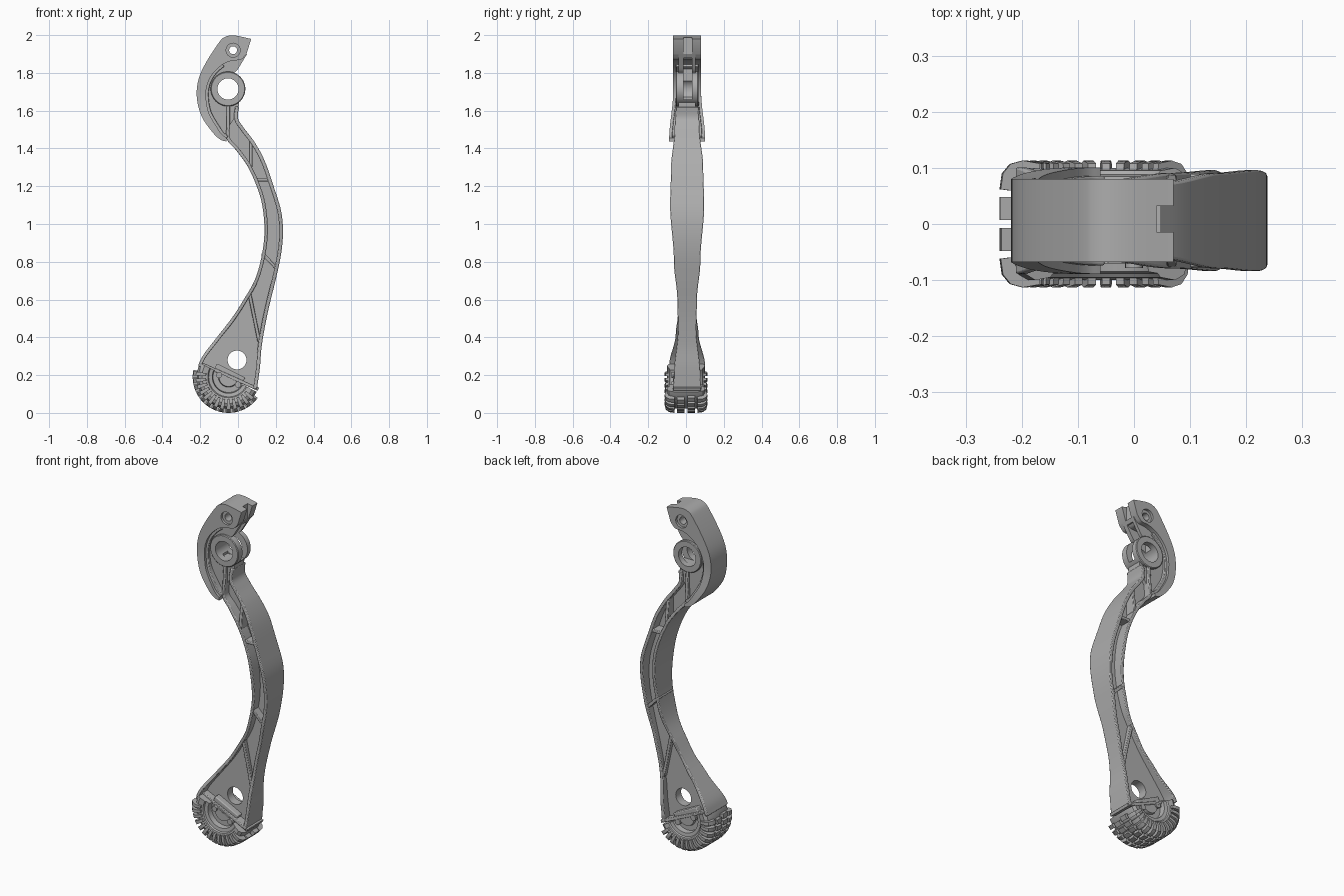
import bpy, bmesh, math
from mathutils import Vector

if "Cube" in bpy.data.objects:
    bpy.data.objects.remove(bpy.data.objects["Cube"], do_unlink=True)

grey = bpy.data.materials.new("plain_grey")
grey.use_nodes = True
COLOUR = (0.42, 0.42, 0.42, 1)
grey.diffuse_color = COLOUR
grey.node_tree.nodes["Principled BSDF"].inputs["Base Color"].default_value = COLOUR
YC = 0.006  # the arm sits slightly off the middle


def finish(name, bm, bevel=0):
    bmesh.ops.recalc_face_normals(bm, faces=bm.faces)
    me = bpy.data.meshes.new(name)
    bm.to_mesh(me)
    bm.free()
    ob = bpy.data.objects.new(name, me)
    bpy.context.collection.objects.link(ob)
    me.materials.append(grey)
    if bevel:
        mod = ob.modifiers.new("soft_edges", "BEVEL")
        mod.width, mod.segments, mod.limit_method = bevel, 2, "ANGLE"
        mod.angle_limit = math.radians(50)
    return ob


def smooth(pts, k=6):
    """Catmull-Rom curve through the points."""
    p = [Vector(q) for q in pts]
    p = [2 * p[0] - p[1]] + p + [2 * p[-1] - p[-2]]
    out = []
    for a, b, c, d in zip(p, p[1:], p[2:], p[3:]):
        for i in range(k):
            t = i / k
            out.append(0.5 * (2 * b + (c - a) * t + (2 * a - 5 * b + 4 * c - d) * t * t
                              + (3 * b - a - 3 * c + d) * t ** 3))
    return out + [p[-2]]


def offset(curve, d):
    out = []
    for i, q in enumerate(curve):
        t = (curve[min(i + 1, len(curve) - 1)] - curve[max(i - 1, 0)]).normalized()
        out.append(q + Vector((-t.y, t.x)) * d)
    return out


def width(table):
    def f(z):
        if z <= table[0][0]:
            return table[0][1]
        for (z0, h0), (z1, h1) in zip(table, table[1:]):
            if z <= z1:
                t = (z - z0) / (z1 - z0)
                return h0 + (h1 - h0) * t * t * (3 - 2 * t)
        return table[-1][1]
    return f


def skin(rows, closed=False):
    """Join equal loops of points into a solid."""
    bm = bmesh.new()
    loops = [[bm.verts.new(p) for p in row] for row in rows]
    n = len(loops[0])
    for a, b in zip(loops, loops[1:] + ([loops[0]] if closed else [])):
        for i in range(n):
            bm.faces.new((a[i], a[(i + 1) % n], b[(i + 1) % n], b[i]))
    if not closed:
        bm.faces.new(loops[0])
        bm.faces.new(loops[-1])
    return bm


def strip(name, a, b, half, bevel=0):
    """Solid between two curves in the side plane, half(z) thick each way."""
    rows = []
    for p, q in zip(a, b):
        hp, hq = half(p.y), half(q.y)
        rows.append([(p.x, YC - hp, p.y), (q.x, YC - hq, q.y),
                     (q.x, YC + hq, q.y), (p.x, YC + hp, p.y)])
    return finish(name, skin(rows), bevel)


def spin(name, centre, profile, a0, a1, steps, yc=0.0, bevel=0):
    """Turn an (r, y) profile about the cross axis."""
    full = a1 - a0 >= 360
    rows = []
    for i in range(steps + (0 if full else 1)):
        a = math.radians(a0 + (a1 - a0) * i / steps)
        rows.append([(centre[0] + r * math.cos(a), y + yc, centre[1] + r * math.sin(a))
                     for r, y in profile])
    return finish(name, skin(rows, full), bevel)


def cut(ob, cutters):
    for c in cutters:
        mod = ob.modifiers.new("cut", "BOOLEAN")
        mod.operation, mod.object, mod.solver = "DIFFERENCE", c, "EXACT"
        bpy.context.view_layer.objects.active = ob
        bpy.ops.object.modifier_apply(modifier=mod.name)


def drill(centre, r, y, depth):
    bpy.ops.mesh.primitive_cylinder_add(vertices=40, radius=r, depth=depth,
                                        location=(centre[0], y, centre[1]),
                                        rotation=(math.pi / 2, 0, 0))
    return bpy.context.object


def slot(x0, x1, z0, z1, half=0.023):
    bpy.ops.mesh.primitive_cube_add(size=1, location=((x0 + x1) / 2, YC + 0.003, (z0 + z1) / 2))
    bpy.context.object.scale = (x1 - x0, 2 * half, z1 - z0)
    bpy.context.view_layer.update()
    return bpy.context.object


# Arm edges
left = smooth([(-.06, 1.63), (-.06, 1.53), (-.06, 1.45), (-.01, 1.39), (.048, 1.31),
               (.095, 1.21), (.127, 1.105), (.14, .97), (.127, .84), (.09, .707),
               (.03, .6), (-.03, .506), (-.12, .39), (-.185, .305), (-.212, .25)])
right = smooth([(.005, 1.62), (0, 1.56), (.03, 1.51), (.09, 1.43), (.143, 1.33),
                (.19, 1.195), (.228, 1.07), (.238, .957), (.228, .84), (.2, .707),
                (.17, .585), (.147, .48), (.125, .35), (.116, .24), (.1, .125)])
upper = [(.6, .052), (.8, .07), (1.1, .09), (1.3, .085), (1.5, .066), (1.65, .058)]
right_width = width([(.1, .078), (.2, .07), (.45, .048)] + upper)
left_width = width([(.25, .095), (.42, .06), (.52, .049)] + upper)
strip("arm_right_flange", right, offset(right, -.02), right_width, .004)
strip("arm_left_flange", left, offset(left, .018), left_width, .004)
arm_web = strip("arm_web", offset(left, .004), offset(right, -.004), lambda z: .025)
foot_hole = drill((-.005, .28), .05, 0, .5)
cut(arm_web, [foot_hole])

# Cross ribs
ribs = {"upper_rib": ((.067, 1.44), (.067, 1.3)), "level_rib": ((.09, 1.235), (.175, 1.235)),
        "middle_rib": ((.128, .845), (.2, .77)), "lower_rib": ((.06, .635), (.112, .38)),
        "foot_rib": ((-.2, .262), (.108, .125))}
for name, ends in ribs.items():
    line = [Vector(ends[0]).lerp(Vector(ends[1]), i / 6) for i in range(7)]
    strip(name, offset(line, .009), offset(line, -.009), lambda z: right_width(z) - .003, .003)

# Head with curved guard
HUB, PIN = (-.053, 1.715), (-.026, 1.92)
guard_outer = smooth([(.07, 1.98), (-.02, 1.998), (-.07, 1.99), (-.105, 1.955), (-.175, 1.845),
                      (-.212, 1.755), (-.217, 1.66), (-.19, 1.565), (-.13, 1.48),
                      (-.09, 1.445), (-.06, 1.437)])
guard_inner = smooth([(.045, 1.9), (.015, 1.87), (-.03, 1.865), (-.08, 1.845), (-.13, 1.8),
                      (-.16, 1.745), (-.17, 1.68), (-.155, 1.59), (-.11, 1.51),
                      (-.085, 1.475), (-.06, 1.455)])
guard_width = width([(1.45, .095), (1.7, .074)])
guard = strip("head_guard", guard_outer, guard_inner, guard_width)
strip("guard_bead", offset(guard_inner, -.004)[18:], offset(guard_inner, .014)[18:],
      lambda z: guard_width(z) - .015, .003)
head_web = strip("head_web",
                 smooth([(.048, 1.9), (0, 1.82), (-.02, 1.79), (0, 1.715), (0, 1.6), (-.058, 1.5)]),
                 smooth([(-.03, 1.88), (-.1, 1.85), (-.16, 1.78), (-.185, 1.68),
                         (-.15, 1.55), (-.07, 1.45)]), lambda z: .045)
hub = spin("pivot_hub", HUB, [(.056, -.06), (.088, -.06), (.092, -.056), (.092, .056),
                              (.088, .06), (.056, .06)], 0, 360, 48, YC)
bore = drill(HUB, .057, 0, .5)
pin_hole = drill(PIN, .021, 0, .5)
sinks = [drill(PIN, .037, YC + s * .075, .03) for s in (-1, 1)]
slots = [slot(.04, .2, 1.84, 2.1), slot(-.09, .2, 1.66, 1.88)]
cut(guard, [pin_hole] + sinks + slots[:1])
cut(head_web, [bore, slots[1]])
cut(hub, slots[1:])
for helper in [foot_hole, bore, pin_hole] + sinks + slots:
    bpy.data.objects.remove(helper, do_unlink=True)

# Half-round treaded foot pad
PAD = (-.05, .19)


def mirrored(side):
    return side + [(r, -y) for r, y in reversed(side)]


spin("pad_core", PAD, mirrored([(.004, .07), (.05, .07), (.054, .055), (.082, .055), (.086, .085),
                                (.105, .088), (.11, .095), (.14, .1), (.158, .09), (.168, .06)]),
     154, 332, 40)
shoulder = [(.118, .09), (.12, .108), (.15, .113), (.172, .107), (.186, .09), (.19, .062), (.16, .058)]
block = [(.16, .007), (.19, .007), (.19, .048), (.16, .048)]
for i in range(13):
    a = 174 + 12 * i
    for s, side in ((1, "left"), (-1, "right")):
        spin(f"shoulder_lug_{side}", PAD, [(r, s * y) for r, y in shoulder], a - 3.5, a + 3.5, 2)
        spin(f"tread_block_{side}", PAD, [(r, s * y) for r, y in block],
             a - 3.5 + 2 * s, a + 4.5 + 2 * s, 2)

# Clamp block and bolts that hold the pad
clamp = [Vector((-.125, .235)), Vector((.025, .16))]
strip("pad_clamp", offset(clamp, .03), offset(clamp, -.03), lambda z: .06, .005)
for x, z in ((-.1, .2), (0, .15)):
    spin("pad_bolt", (x, z), mirrored([(.001, .078), (.016, .078)]), 0, 360, 16)

# Smooth shading with sharp edges kept
bpy.ops.object.select_all(action="DESELECT")
for ob in bpy.context.scene.objects:
    if ob.type == "MESH" and grey.name in ob.data.materials:
        ob.select_set(True)
        bpy.context.view_layer.objects.active = ob
bpy.ops.object.shade_smooth_by_angle(angle=math.radians(35))
